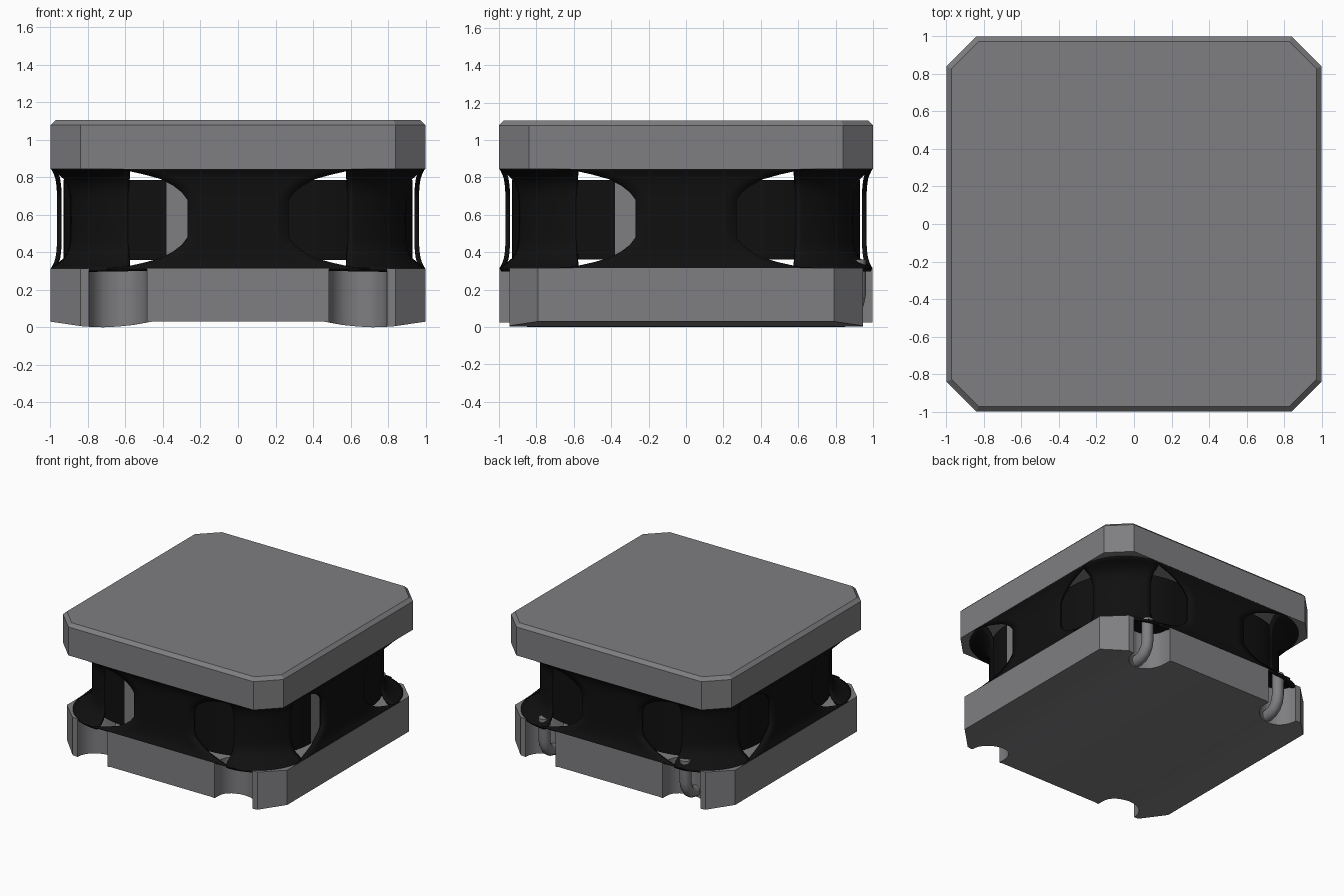
import bpy, bmesh, math
from mathutils import Matrix, Vector

old = bpy.data.objects.get("Cube")
if old:
    bpy.data.objects.remove(old, do_unlink=True)


def material(name, rgb):
    m = bpy.data.materials.new(name)
    m.use_nodes = True
    m.diffuse_color = (*rgb, 1)
    m.node_tree.nodes["Principled BSDF"].inputs["Base Color"].default_value = (*rgb, 1)
    return m


GREY = material("ferrite grey", (0.21, 0.21, 0.22))
BLACK = material("resin black", (0.005, 0.005, 0.005))


def finish(name, bm, *mats, smooth=False):
    me = bpy.data.meshes.new(name)
    bm.to_mesh(me)
    bm.free()
    ob = bpy.data.objects.new(name, me)
    bpy.context.collection.objects.link(ob)
    for m in mats:
        me.materials.append(m)
    if smooth:
        bpy.ops.object.select_all(action='DESELECT')
        ob.select_set(True)
        bpy.context.view_layer.objects.active = ob
        bpy.ops.object.shade_smooth_by_angle(angle=math.radians(35))
    return ob


def prism(layers):
    """Closed solid through layers of (outline, z)."""
    bm = bmesh.new()
    rows = [[bm.verts.new((x, y, z)) for x, y in pts] for pts, z in layers]
    n = len(rows[0])
    for a, b in zip(rows, rows[1:]):
        for i in range(n):
            j = (i + 1) % n
            bm.faces.new((a[i], a[j], b[j], b[i]))
    bm.faces.new(rows[0][::-1])
    bm.faces.new(rows[-1])
    bmesh.ops.recalc_face_normals(bm, faces=bm.faces)
    return bm


def mirrored(quadrant):
    """Full outline from the counter-clockwise points of the +x +y quadrant."""
    q = quadrant
    return (q + [(-x, y) for x, y in q[::-1]] + [(-x, -y) for x, y in q]
            + [(x, -y) for x, y in q[::-1]])


def arc(cx, cy, r, a0, a1, n):
    return [(cx + r * math.cos(math.radians(a0 + (a1 - a0) * i / n)),
             cy + r * math.sin(math.radians(a0 + (a1 - a0) * i / n))) for i in range(n + 1)]


# Top plate: square with cut corners and a small bevel round the top
wide = mirrored([(1, 0.84), (0.84, 1)])
narrow = mirrored([(0.973, 0.829), (0.829, 0.973)])
finish("top_plate", prism([(wide, 0.845), (wide, 1.078), (narrow, 1.105)]), GREY)

# Bottom plate: wire notches in front and back, central tab between them
foot = mirrored([(1, 0.79), (0.84, 0.945)] + arc(0.64, 0.945, 0.155, 0, -180, 16)
                + [(0.485, 0.998)])
bm = prism([(foot, 0.03), (foot, 0.315)])
# Two shallow raised pads along the underside
PAD = [(0.46, 0.03), (0.56, 0.012), (0.64, 0.004), (0.72, 0.0), (0.82, 0.004), (1.0, 0.03)]
for x, _ in PAD[:-1]:
    for s in (-1, 1):
        bmesh.ops.bisect_plane(bm, geom=bm.verts[:] + bm.edges[:] + bm.faces[:],
                               plane_co=(s * x, 0, 0), plane_no=(1, 0, 0))
for v in bm.verts:
    if v.co.z < 0.1:
        ax = abs(v.co.x)
        for (x0, z0), (x1, z1) in zip(PAD, PAD[1:]):
            if x0 <= ax <= x1 + 1e-5:
                v.co.z = z0 + (z1 - z0) * (ax - x0) / (x1 - x0)
finish("bottom_plate", bm, GREY, smooth=True)

# Centre core joining both plates
finish("core", prism([(arc(0, 0, 0.38, 0, 350, 35), z) for z in (0.3, 0.86)]),
       GREY, smooth=True)

# Coil: rounded square block, with two bare strips
HALF, RAD = 0.93, 0.55
coil_outline = mirrored([(HALF, 0.27)] + arc(HALF - RAD, HALF - RAD, RAD, 0, 90, 16)
                        + [(0.27, HALF)])
bm = prism([(coil_outline, 0.36), (coil_outline, 0.785)])
for f in bm.faces:
    c = f.calc_center_median()
    front_strip = c.y < -0.92 and -0.38 < c.x < -0.27
    side_strip = c.x > 0.92 and -0.38 < c.y < -0.27
    if abs(f.normal.z) < 0.5 and (front_strip or side_strip):
        f.material_index = 1
finish("coil", bm, BLACK, GREY, smooth=True)

# Resin levels: height, flare amount, half width of the side panel
low = [(0.315, 1.0, 0.70), (0.325, 0.8, 0.59), (0.345, 0.5, 0.50), (0.37, 0.25, 0.41),
       (0.405, 0.1, 0.345), (0.44, 0.03, 0.30), (0.48, 0.0, 0.27)]
levels = low + [(1.16 - z, t, w) for z, t, w in low[::-1]]


def quarter_sheets(name, row, thickness):
    """Four rotated copies of a sheet; row(z, t, w) gives the points at one level."""
    bm = bmesh.new()
    for k in range(4):
        turn = Matrix.Rotation(k * math.pi / 2, 3, 'Z')
        rows = [[bm.verts.new(turn @ Vector((x, y, z))) for x, y in row(z, t, w)]
                for z, t, w in levels]
        for a, b in zip(rows, rows[1:]):
            for i in range(len(a) - 1):
                bm.faces.new((a[i], a[i + 1], b[i + 1], b[i]))
    ob = finish(name, bm, BLACK, smooth=True)
    mod = ob.modifiers.new("thickness", 'SOLIDIFY')
    mod.thickness = thickness
    mod.offset = -1
    return ob


def panel_row(z, t, w):
    y = -(0.965 + 0.033 * t)
    return [(w * (i / 4 - 1), y) for i in range(9)]


def post_row(z, t, w):
    half = HALF + 0.004 + 0.064 * t
    r = RAD - 0.14 * t
    a = 22 * (1 - t)
    return arc(half - r, half - r, r, a, 90 - a, 14)


# Concave side walls, and flared corner posts that hug the coil
quarter_sheets("side_walls", panel_row, 0.025)
quarter_sheets("corner_posts", post_row, 0.02)

# Wire ends in the rear notches, bent under the plate
for side, s in (("left", 1), ("right", -1)):
    cu = bpy.data.curves.new(side + "_wire", 'CURVE')
    cu.dimensions = '3D'
    cu.bevel_depth = 0.045
    cu.bevel_resolution = 3
    cu.use_fill_caps = True
    sp = cu.splines.new('POLY')
    path = [(0.92, 0.36), (0.92, 0.18), (0.91, 0.13), (0.885, 0.09),
            (0.85, 0.065), (0.80, 0.055), (0.74, 0.052)]
    sp.points.add(len(path) - 1)
    for p, (y, z) in zip(sp.points, path):
        p.co = (s * 0.64, y, z, 1)
    sp.use_smooth = True
    wire = bpy.data.objects.new(side + "_wire", cu)
    bpy.context.collection.objects.link(wire)
    cu.materials.append(GREY)
